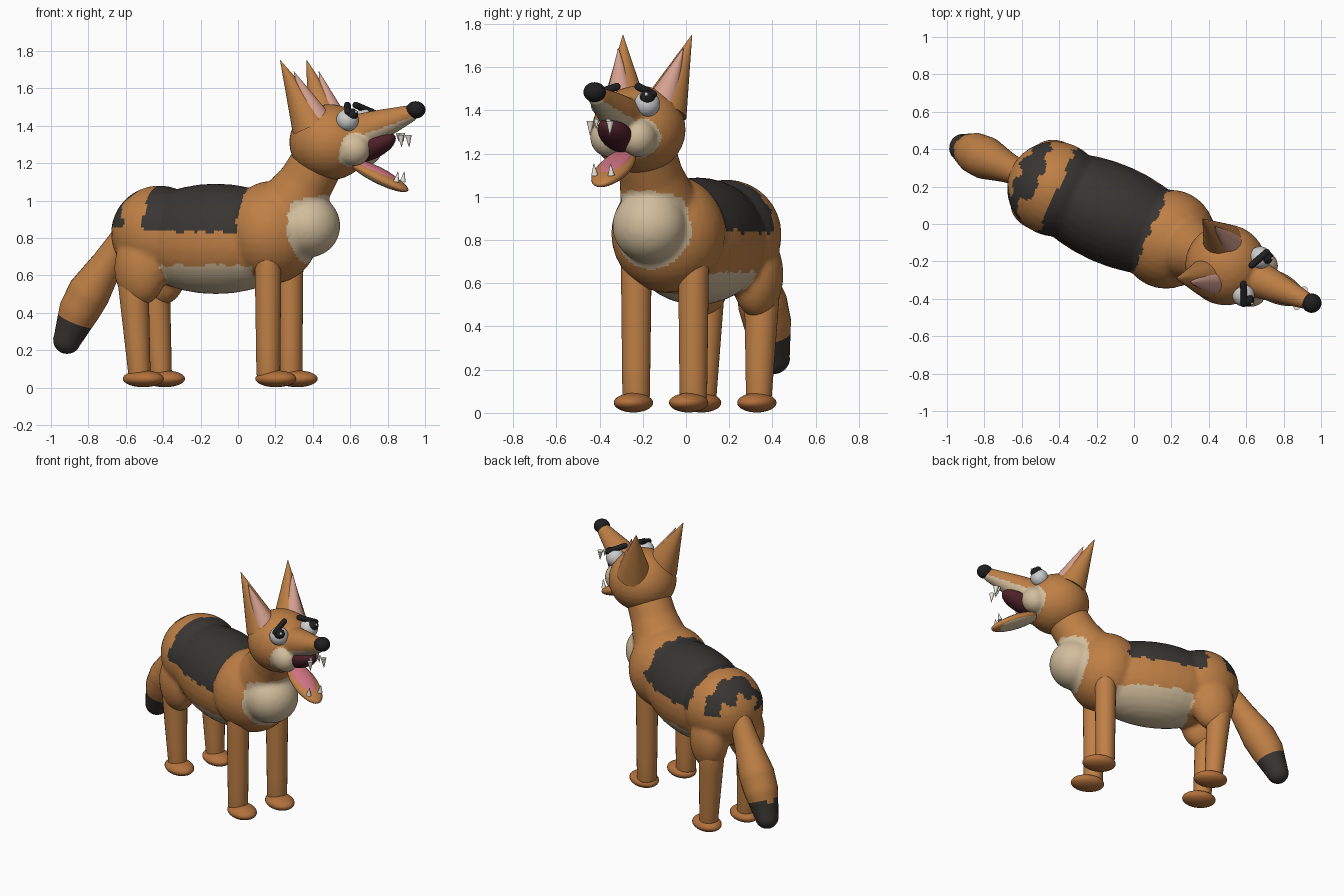
import bpy, bmesh, math
from mathutils import Matrix, Vector, noise

if "Cube" in bpy.data.objects:
    bpy.data.objects.remove(bpy.data.objects["Cube"])

# Modelled along local +X (nose forward), then turned about Z
TURN = Matrix.Rotation(math.radians(-24), 4, 'Z')
COLOURS = {
    'fur': (.52, .215, .06), 'paw': (.45, .165, .045), 'dark': (.04, .036, .032),
    'cream': (.64, .51, .33), 'ear_pink': (.68, .36, .28), 'tongue': (.62, .17, .22),
    'mouth': (.075, .015, .022), 'black': (.014, .014, .014),
    'white': (.72, .72, .74), 'tooth': (.82, .79, .7)}
MATS = {}
for key, c in COLOURS.items():
    MATS[key] = bpy.data.materials.new(key)
    MATS[key].diffuse_color = (*c, 1)


def finish(name, bm, paint, voxel=0, sharp=False):
    """Turn a bmesh into a smooth object, optionally fused by voxel remesh, and paint its faces."""
    me = bpy.data.meshes.new(name)
    bmesh.ops.recalc_face_normals(bm, faces=bm.faces)
    bm.to_mesh(me)
    bm.free()
    ob = bpy.data.objects.new(name, me)
    bpy.context.collection.objects.link(ob)
    if voxel:
        m = ob.modifiers.new('Fuse', 'REMESH')
        m.mode, m.voxel_size = 'VOXEL', voxel
        s = ob.modifiers.new('Soften', 'SMOOTH')
        s.factor, s.iterations = .5, 2
        dg = bpy.context.evaluated_depsgraph_get()
        me = bpy.data.meshes.new_from_object(ob.evaluated_get(dg))
        ob.modifiers.clear()
        ob.data = me
    me.materials.clear()
    used = [paint(p.center) if callable(paint) else paint for p in me.polygons]
    names = sorted(set(used))
    for n in names:
        me.materials.append(MATS[n])
    for p, n in zip(me.polygons, used):
        p.material_index = names.index(n)
        p.use_smooth = not (sharp and len(p.vertices) > 4)
    ob.matrix_world = TURN


def add_balls(bm, balls, seg=32):
    """Ellipsoids: (centre, radii, pitch up in degrees)."""
    for c, r, pitch in balls:
        mat = (Matrix.Translation(c) @ Matrix.Rotation(math.radians(-pitch), 4, 'Y')
               @ Matrix.Diagonal((*r, 1)))
        bmesh.ops.create_uvsphere(bm, u_segments=seg, v_segments=seg // 2, radius=1, matrix=mat)


def add_tube(bm, pts, seg=24, n=5):
    """Round-ended tube lofted through points (x, y, z, r)."""
    pts = [Vector(p) for p in pts]
    rings = [a.lerp(b, i / n) for a, b in zip(pts, pts[1:]) for i in range(n)] + [pts[-1]]
    dirs = [(rings[min(i + 2, len(rings) - 1)].xyz - rings[max(i - 2, 0)].xyz).normalized()
            for i in range(len(rings))]
    prof = [(c.xyz, c.w, d) for c, d in zip(rings, dirs)]
    for k in range(1, 6):
        a = math.radians(16.5 * k)
        for end, sign in ((0, -1), (-1, 1)):
            c, d = rings[end], dirs[end]
            cap = (c.xyz + d * sign * c.w * math.sin(a), c.w * math.cos(a), d)
            prof.insert(0 if end == 0 else len(prof), cap)
    loops = []
    for c, r, d in prof:
        side = Vector((1, 0, 0)) if abs(d.y) > .95 else Vector((0, 1, 0))
        side = (side - d * side.dot(d)).normalized()
        up = d.cross(side)
        loops.append([bm.verts.new(c + (side * math.cos(t) + up * math.sin(t)) * r)
                      for t in (math.tau * j / seg for j in range(seg))])
    for a, b in zip(loops, loops[1:]):
        for j in range(seg):
            k = (j + 1) % seg
            bm.faces.new((a[j], a[k], b[k], b[j]))
    bm.faces.new(loops[0][::-1])
    bm.faces.new(loops[-1])


def blob(name, balls, paint, seg=32):
    bm = bmesh.new()
    add_balls(bm, balls, seg)
    finish(name, bm, paint)


def tube(name, pts, paint, seg=24, n=5):
    bm = bmesh.new()
    add_tube(bm, pts, seg, n)
    finish(name, bm, paint)


def cone(name, base, tip, r, paint, seg=24):
    bm = bmesh.new()
    base, d = Vector(base), Vector(tip) - Vector(base)
    mat = Matrix.Translation(base + d / 2) @ d.to_track_quat('Z', 'Y').to_matrix().to_4x4()
    bmesh.ops.create_cone(bm, cap_ends=True, segments=seg, radius1=r, radius2=.001,
                          depth=d.length, matrix=mat)
    finish(name, bm, paint, sharp=True)


def jag(p, scale=22, amount=.025):
    return noise.noise(p * scale) * amount


# Body: barrel, rump, shoulders, chest, thighs and neck
CHEST = Vector((.41, 0, .865))


def body_paint(p):
    j = jag(p)
    if p.x > .37 + j * .3 and (p - CHEST).length < .2 and p.z < 1.025:
        return 'cream'
    if -.36 < p.x + j < .16 and p.z < .655 + j and abs(p.y) < .24:
        return 'cream'
    if -.45 < p.x + j < .1 and p.z > .835 + j:
        return 'dark'
    if p.x < -.5 and p.z > .86 and abs(p.x + .63 + 3 * jag(p, 14)) < .045:
        return 'dark'
    return 'fur'


bm = bmesh.new()
add_balls(bm, [((-.13, 0, .795), (.52, .27, .295), 0),
               ((-.46, 0, .825), (.26, .255, .255), 0),
               ((.2, 0, .83), (.25, .268, .275), 0),
               (CHEST, (.172, .175, .17), 0)])
add_balls(bm, [((-.51, s * .135, .64), (.145, .115, .2), 0) for s in (-1, 1)])
add_tube(bm, [(.3, 0, .95, .185), (.4, 0, 1.1, .148), (.5, 0, 1.26, .14)])
finish('body', bm, body_paint, .016)

# Tail with dark tip
tube('tail', [(-.66, 0, .82, .065), (-.76, 0, .67, .085), (-.87, 0, .51, .115),
              (-.93, 0, .41, .11), (-1, 0, .255, .075)],
     lambda p: 'dark' if p.z < .35 - .4 * (p.x + .96) else 'fur', n=6)

# Legs and paws
for s, side in ((-1, 'right'), (1, 'left')):
    tube('front_leg_' + side, [(.24, s * .145, .72, .072), (.242, s * .145, .08, .064)], 'fur')
    tube('rear_leg_' + side, [(-.55, s * .14, .55, .082), (-.515, s * .14, .08, .06)], 'fur')
    for x, end in ((.284, 'front'), (-.492, 'rear')):
        blob(f'{end}_paw_{side}', [((x, s * .14, .047), (.114, .086, .045), 0)], 'paw')

# Head with upper snout and cheeks
CHEEK = Vector((.71, .075, 1.275))


def head_paint(p):
    q = Vector((p.x, abs(p.y), p.z))
    if (q - CHEEK).length < .1 + jag(p) * .4 and p.z < 1.36 and p.x > .62:
        return 'cream'
    if p.x > .7 and p.z < 1.31 + (p.x - .66) * .37:
        return 'cream'
    return 'fur'


bm = bmesh.new()
add_balls(bm, [((.537, 0, 1.312), (.217, .217, .203), 0)])
add_balls(bm, [((CHEEK.x, s * CHEEK.y, CHEEK.z), (.092, .085, .09), 0) for s in (-1, 1)])
add_tube(bm, [(.66, 0, 1.345, .11), (.82, 0, 1.4, .085), (1, 0, 1.462, .048)])
finish('head', bm, head_paint, .012)
blob('nose', [((1.04, 0, 1.485), (.052, .052, .046), 0)], 'black')

# Open mouth: lining, lower jaw, tongue
blob('mouth_lining', [((.79, 0, 1.285), (.14, .078, .06), 25)], 'mouth')
blob('lower_jaw', [((.825, 0, 1.13), (.185, .085, .038), -25)],
     lambda p: 'cream' if p.z < 1.115 - .47 * (p.x - .825) and p.x < .93 else 'fur')
blob('tongue', [((.81, 0, 1.155), (.145, .066, .028), -24)], 'tongue')

for s, side in ((-1, 'right'), (1, 'left')):
    # Teeth
    cone('upper_fang_' + side, (.975, s * .05, 1.35), (.98, s * .05, 1.285), .018, 'tooth')
    cone('upper_tooth_' + side, (.95, s * .03, 1.36), (.955, s * .03, 1.315), .013, 'tooth')
    cone('lower_fang_' + side, (.945, s * .042, 1.1), (.955, s * .042, 1.155), .016, 'tooth')
    # Eyes and brows
    blob('eye_' + side, [((.69, s * .11, 1.43), (.06, .06, .06), 0)], 'white')
    blob('pupil_' + side, [((.72, s * .125, 1.46), (.035, .035, .033), 0)], 'black')
    blob('eye_glint_' + side, [((.748, s * .132, 1.474), (.009, .009, .009), 0)], 'white', 12)
    tube('brow_' + side, [(.665, s * .055, 1.51, .018), (.71, s * .15, 1.475, .018)], 'black', 16)
    # Ears with pink inner cones
    cone('ear_' + side, (.475, s * .1, 1.4), (.325, s * .175, 1.75), .11, 'fur', 32)
    cone('inner_ear_' + side, (.52, s * .1, 1.41), (.4, s * .165, 1.69), .08, 'ear_pink', 32)

for m in bpy.data.materials:
    if m.users and not m.is_grease_pencil:
        m.use_nodes = True
        m.node_tree.nodes["Principled BSDF"].inputs["Base Color"].default_value = m.diffuse_color
